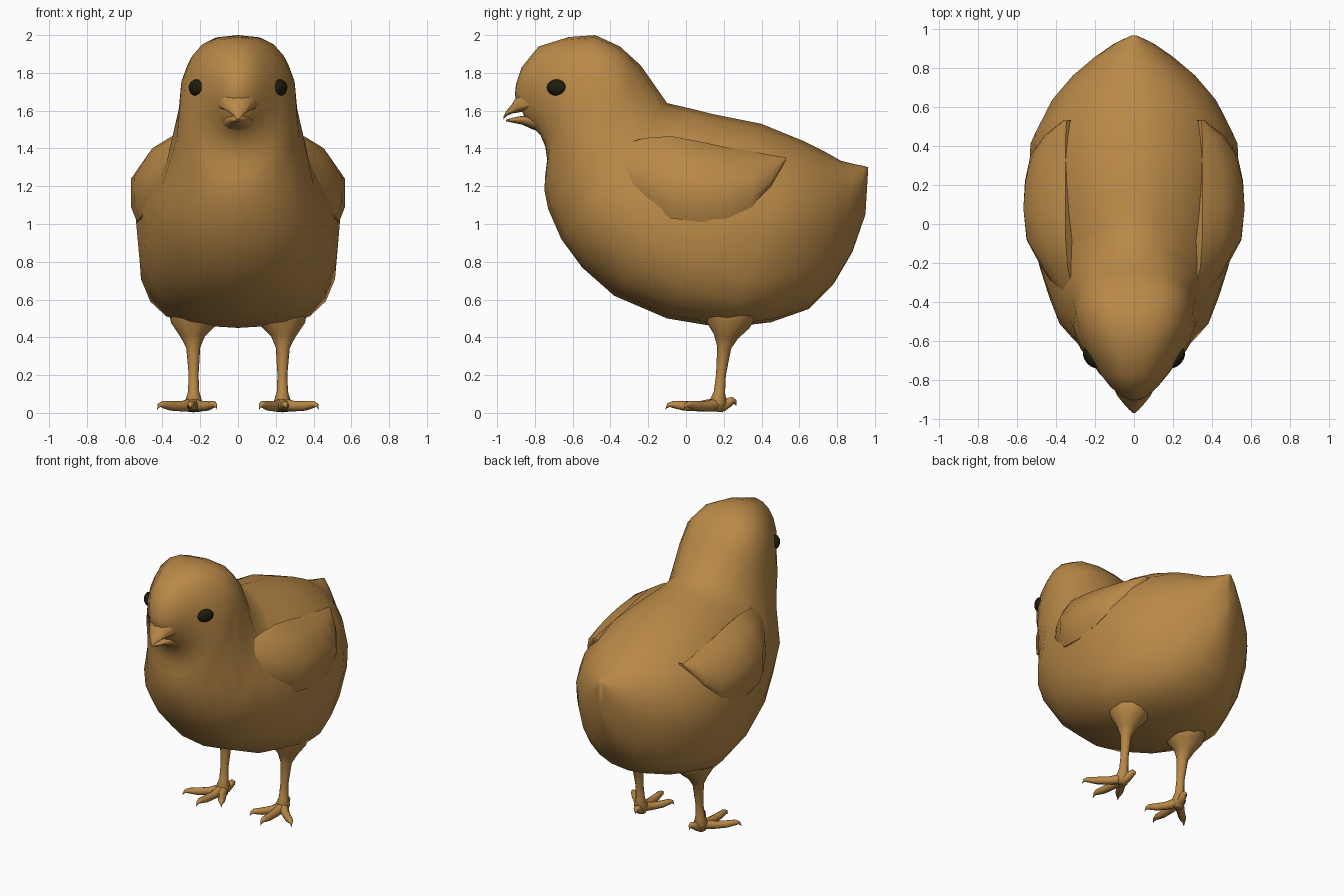
import bpy, bmesh, math
from mathutils import Vector


def material(name, color):
    m = bpy.data.materials.new(name)
    m.diffuse_color = (*color, 1)
    return m


DOWN = material("golden brown", (0.485, 0.25, 0.064))
DARK = material("dark eye", (0.013, 0.012, 0.004))


def finish(name, bm, mat, angle=60):
    bmesh.ops.recalc_face_normals(bm, faces=bm.faces)
    me = bpy.data.meshes.new(name)
    bm.to_mesh(me)
    bm.free()
    ob = bpy.data.objects.new(name, me)
    bpy.context.collection.objects.link(ob)
    me.materials.append(mat)
    bpy.ops.object.select_all(action='DESELECT')
    ob.select_set(True)
    bpy.context.view_layer.objects.active = ob
    bpy.ops.object.shade_smooth_by_angle(angle=math.radians(angle))
    return ob


def loft(name, rings, mat=DOWN, angle=60):
    """Skin a list of equal-sized point rings and cap both ends."""
    bm = bmesh.new()
    vs = [[bm.verts.new(p) for p in r] for r in rings]
    n = len(vs[0])
    for a, b in zip(vs, vs[1:]):
        for i in range(n):
            j = (i + 1) % n
            bm.faces.new((a[i], a[j], b[j], b[i]))
    bm.faces.new(vs[0])
    bm.faces.new(vs[-1])
    return finish(name, bm, mat, angle)


def chord_ring(ty, tz, by, bz, w, e_top=2.0, e_bot=2.4, f=.5, n=20):
    """Rounded section around a chord, widest at fraction f below its top."""
    top, bot = Vector((0, ty, tz)), Vector((0, by, bz))
    mid = top.lerp(bot, f)
    ring = []
    for i in range(n):
        a = math.tau * i / n
        c, s = math.cos(a), math.sin(a)
        k = 2 / (e_top if c > 0 else e_bot)
        x = math.copysign(abs(s) ** k, s) * w
        end = top if c > 0 else bot
        ring.append(mid + (end - mid) * abs(c) ** k + Vector((x, 0, 0)))
    return ring


def tube(name, pts, radii, n=8):
    pts = [Vector(p) for p in pts]
    rings = []
    for i, (p, r) in enumerate(zip(pts, radii)):
        d = (pts[min(i + 1, len(pts) - 1)] - pts[max(i - 1, 0)]).normalized()
        ref = Vector((0, 1, 0)) if abs(d.z) > 0.8 else Vector((0, 0, 1))
        u = d.cross(ref).normalized()
        v = d.cross(u)
        rings.append([p + (u * math.cos(math.tau * k / n) + v * math.sin(math.tau * k / n)) * r
                      for k in range(n)])
    return loft(name, rings, angle=80)


# Head and body in one skin: top y, top z, bottom y, bottom z, half width,
# squareness of the upper and lower half, height of the widest point
BODY = [
    (-.906, 1.68, -.845, 1.545, .045, 2.0, 2.2, .5),
    (-.900, 1.74, -.800, 1.50, .085, 2.0, 2.2, .5),
    (-.870, 1.83, -.770, 1.47, .125, 2.0, 2.2, .5),
    (-.780, 1.94, -.745, 1.41, .18, 2.1, 2.2, .5),
    (-.620, 1.99, -.735, 1.34, .24, 2.3, 2.1, .47),
    (-.480, 2.00, -.745, 1.26, .285, 2.6, 2.0, .44),
    (-.350, 1.94, -.750, 1.18, .31, 3.0, 2.0, .45),
    (-.240, 1.84, -.730, 1.08, .325, 2.7, 2.1, .52),
    (-.100, 1.64, -.660, .92, .40, 1.8, 2.1, .60),
    (.030, 1.61, -.550, .77, .455, 1.7, 2.1, .55),
    (.150, 1.58, -.380, .62, .505, 1.8, 2.3, .52),
    (.400, 1.53, -.100, .50, .54, 1.9, 2.7, .5),
    (.620, 1.44, .200, .45, .53, 1.9, 3.2, .5),
    (.740, 1.38, .450, .48, .44, 1.9, 2.8, .5),
    (.820, 1.335, .650, .55, .33, 1.9, 2.5, .5),
    (.900, 1.315, .780, .68, .21, 1.8, 2.4, .5),
    (.945, 1.307, .880, .85, .11, 1.8, 2.2, .5),
    (.965, 1.30, .950, 1.05, .025, 2.0, 2.0, .5),
]
loft("body", [chord_ring(*r) for r in BODY], angle=80)

# Beak halves growing out of the face: y, top z, bottom z, half width
UPPER = [(-.74, 1.77, 1.605, .15), (-.82, 1.755, 1.597, .115), (-.88, 1.705, 1.592, .085),
         (-.92, 1.637, 1.585, .052), (-.95, 1.60, 1.572, .025), (-.967, 1.568, 1.552, .006)]
LOWER = [(-.74, 1.585, 1.48, .11), (-.81, 1.58, 1.50, .08), (-.87, 1.572, 1.527, .05),
         (-.92, 1.562, 1.537, .027), (-.953, 1.552, 1.544, .008)]
for name, rows, f in (("upper_beak", UPPER, .75), ("lower_beak", LOWER, .35)):
    loft(name, [chord_ring(y, t, y, b, w, 1.9, 2.1, f, 12) for y, t, b, w in rows])

# Wing sections: y, then x and z down the outer side from top to bottom edge
WING = [
    (-.35, .31, 1.42, .35, 1.37, .375, 1.30, .385, 1.25, .37, 1.21),
    (-.22, .34, 1.455, .415, 1.39, .465, 1.27, .475, 1.18, .455, 1.12),
    (-.08, .35, 1.465, .455, 1.40, .548, 1.25, .55, 1.11, .52, 1.03),
    (.08, .35, 1.435, .46, 1.38, .566, 1.24, .566, 1.09, .535, 1.01),
    (.22, .35, 1.405, .455, 1.36, .555, 1.23, .558, 1.10, .535, 1.03),
    (.35, .35, 1.385, .44, 1.34, .52, 1.23, .53, 1.14, .515, 1.09),
    (.45, .35, 1.365, .41, 1.335, .45, 1.28, .46, 1.23, .455, 1.20),
    (.53, .345, 1.352, .35, 1.35, .355, 1.347, .358, 1.344, .36, 1.34),
]

# Toe end points relative to the ankle: x (outward), y
TOES = {"middle_toe": (.015, -.235), "outer_toe": (.165, -.15),
        "inner_toe": (-.105, -.165), "back_toe": (-.02, .085)}

for s, side in ((1, "right"), (-1, "left")):
    rings = []
    for row in WING:
        y = row[0]
        p = [(row[i], row[i + 1]) for i in (1, 3, 5, 7, 9)]
        p += [(p[-1][0] - .12, p[-1][1] + .01), (p[0][0] - .06, p[0][1] - .06)]
        rings.append([Vector((s * x, y, z)) for x, z in p])
    loft(side + "_wing", rings, angle=50)

    # Thigh flaring out of the belly, shank and foot pad
    tube(side + "_leg",
         [(s * .20, .25, .70), (s * .225, .235, .56), (s * .24, .222, .465), (s * .24, .212, .405),
          (s * .237, .202, .345), (s * .235, .185, .2), (s * .235, .177, .11),
          (s * .235, .17, .06), (s * .235, .165, .006)],
         [.10, .155, .115, .065, .037, .026, .03, .046, .03], 12)

    # Toes ending in small hooked claws
    for name, (dx, dy) in TOES.items():
        a = Vector((s * .235, .165, .045))
        d = Vector((s * dx, dy, 0))
        up = .012 if name == "back_toe" else -.008
        tube(f"{side}_{name}",
             [a, a + d * .4 + Vector((0, 0, -.01)), a + d * .75 + Vector((0, 0, up)),
              a + d + Vector((0, 0, up + .008)), a + d * 1.1 + Vector((0, 0, up + .004)),
              a + d * 1.17 + Vector((0, 0, up - .018))],
             [.036, .027, .025, .019, .011, .002])

    # Eye lying against the slanted cheek
    bm = bmesh.new()
    bmesh.ops.create_uvsphere(bm, u_segments=14, v_segments=8, radius=1)
    eye = finish(side + "_eye", bm, DARK)
    eye.scale = (.033, .058, .044)
    eye.rotation_euler = (0, 0, -s * math.radians(34))
    eye.location = (s * .22, -.685, 1.722)
